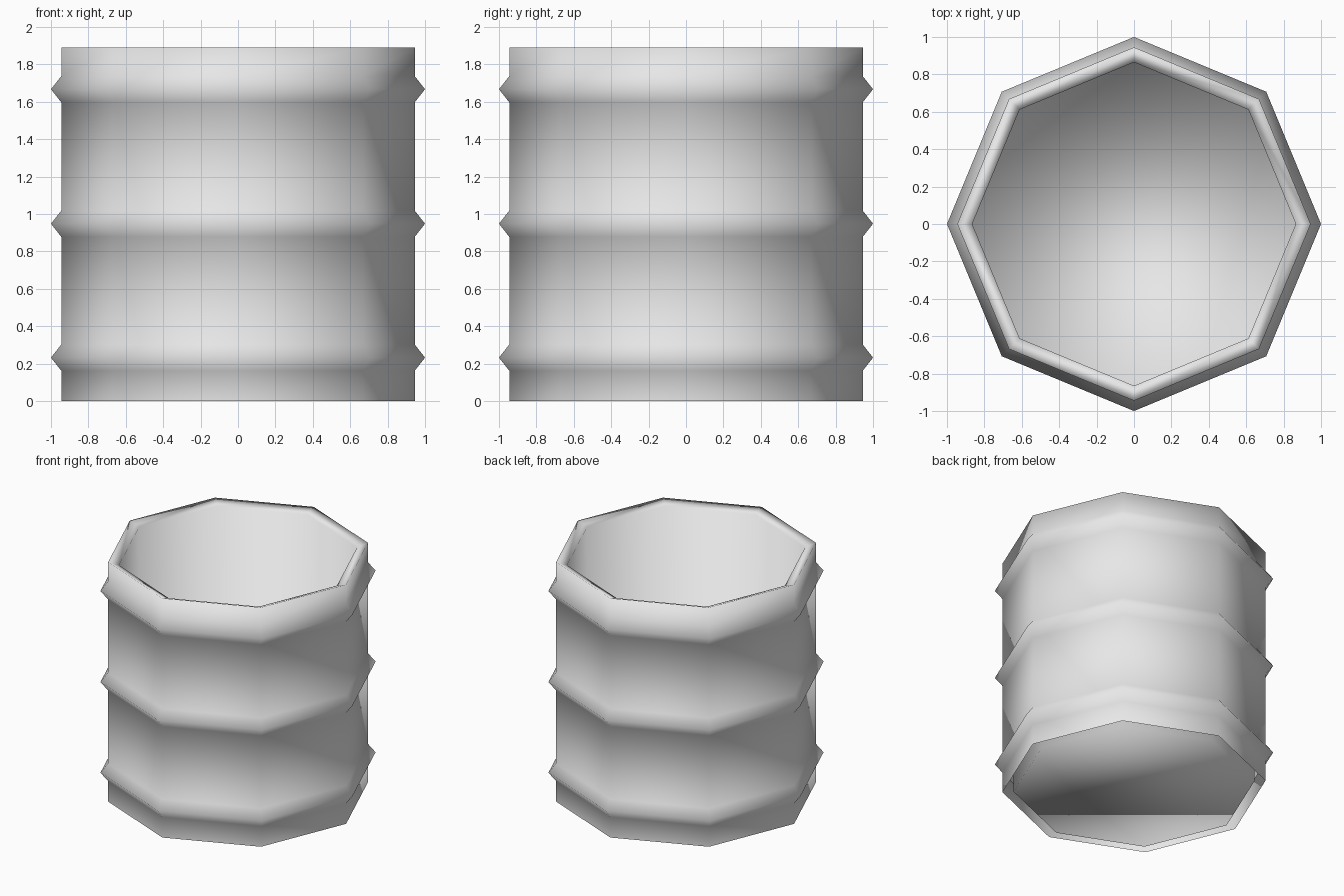
import bpy, bmesh, math

if "Cube" in bpy.data.objects:
    bpy.data.objects.remove(bpy.data.objects["Cube"])

SIDES = 8
BODY_R, RIDGE_R, INNER_R = 0.945, 1.0, 0.865
HEIGHT, LIP = 1.89, 0.03

grey = bpy.data.materials.new("grey_metal")
grey.diffuse_color = (0.8, 0.8, 0.8, 1.0)
grey.use_nodes = True
grey.node_tree.nodes["Principled BSDF"].inputs["Base Color"].default_value = grey.diffuse_color


def ring(bm, r, z):
    return [bm.verts.new((r * math.cos(2 * math.pi * i / SIDES),
                          r * math.sin(2 * math.pi * i / SIDES), z))
            for i in range(SIDES)]


def bridge(bm, a, b):
    for i in range(SIDES):
        j = (i + 1) % SIDES
        bm.faces.new((a[i], a[j], b[j], b[i]))


# Outer wall with three ridges, sloped lip, then the inner wall down to the floor
profile = [(BODY_R, 0.0)]
for z in (0.232, 0.948, 1.667):
    profile += [(BODY_R, z - 0.07), (RIDGE_R, z), (BODY_R, z + 0.07)]
profile += [(BODY_R, HEIGHT), (INNER_R, HEIGHT - LIP), (INNER_R, 0.0)]

bm = bmesh.new()
rings = [ring(bm, r, z) for r, z in profile]
for a, b in zip(rings, rings[1:]):
    bridge(bm, a, b)

# Floor of the inner wall; the gap to the outer wall stays open underneath
bm.faces.new(rings[-1])

for f in bm.faces:
    f.smooth = True
mesh = bpy.data.meshes.new("barrel")
bm.to_mesh(mesh)
bm.free()
mesh.materials.append(grey)
bpy.context.collection.objects.link(bpy.data.objects.new("barrel", mesh))
